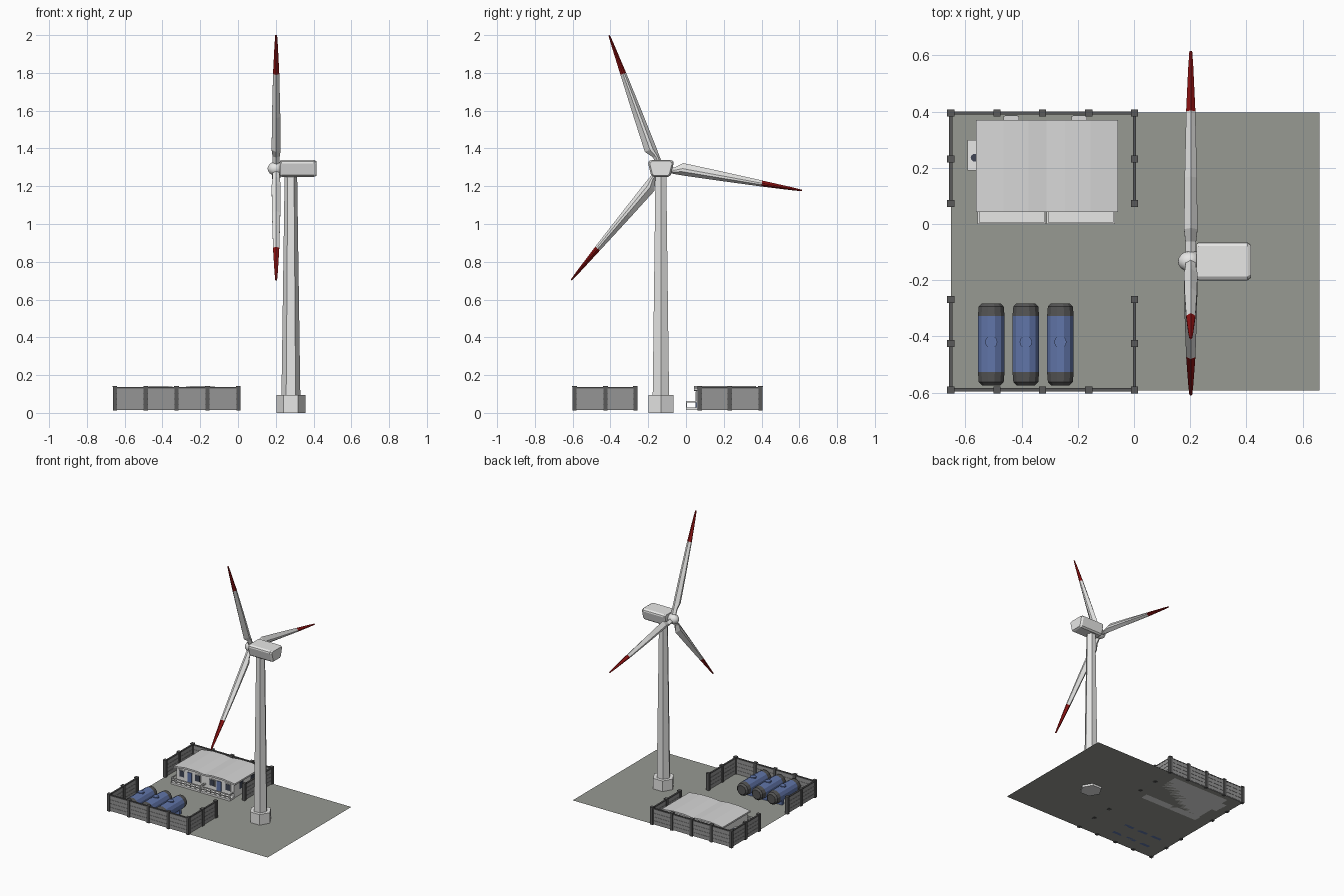
import bpy, bmesh, math
from mathutils import Vector

if "Cube" in bpy.data.objects:
    bpy.data.objects.remove(bpy.data.objects["Cube"])


def material(name, r, g, b):
    m = bpy.data.materials.new(name)
    m.diffuse_color = (r, g, b, 1)
    m.use_nodes = True
    m.node_tree.nodes["Principled BSDF"].inputs["Base Color"].default_value = m.diffuse_color
    return m


WHITE = material("white paint", .80, .80, .79)
RED = material("red tips", .27, .006, .006)
GROUND = material("ground grey", .31, .32, .29)
POST = material("dark post grey", .10, .10, .10)
PANEL = material("fence panel grey", .30, .30, .30)
BLUE = material("tank blue", .12, .18, .40)
CAP = material("tank cap grey", .09, .09, .09)
GLASS = material("window glass", .05, .06, .09)
ROOF = material("roof light grey", .68, .68, .68)

G = .015  # ground level


def finish(name, bm, *mats):
    bmesh.ops.recalc_face_normals(bm, faces=bm.faces[:])
    me = bpy.data.meshes.new(name)
    bm.to_mesh(me)
    bm.free()
    for m in mats:
        me.materials.append(m)
    ob = bpy.data.objects.new(name, me)
    bpy.context.collection.objects.link(ob)
    return ob


def loft(name, rings, *mats, rule=None):
    """Skin closed rings of points, capped at both ends; rule(i) gives the colour of span i."""
    bm = bmesh.new()
    vs = [[bm.verts.new(p) for p in ring] for ring in rings]
    n = len(vs[0])
    for i, (a, b) in enumerate(zip(vs, vs[1:])):
        for k in range(n):
            f = bm.faces.new((a[k], a[(k + 1) % n], b[(k + 1) % n], b[k]))
            f.material_index = rule(i) if rule else 0
    bm.faces.new(vs[0])
    f = bm.faces.new(vs[-1])
    f.material_index = rule(len(vs) - 2) if rule else 0
    return finish(name, bm, *mats)


def boxes(name, mat, *specs):
    """One object from boxes given as (x0, x1, y0, y1, z0, z1)."""
    bm = bmesh.new()
    for x0, x1, y0, y1, z0, z1 in specs:
        vs = bmesh.ops.create_cube(bm, size=1)["verts"]
        for v in vs:
            v.co = Vector(((x0 + x1) / 2 + v.co.x * (x1 - x0),
                           (y0 + y1) / 2 + v.co.y * (y1 - y0),
                           (z0 + z1) / 2 + v.co.z * (z1 - z0)))
    return finish(name, bm, mat)


def circle(n, r, f, phase=0):
    return [f(r * math.cos(phase + math.tau * k / n), r * math.sin(phase + math.tau * k / n))
            for k in range(n)]


# Ground sheet
bm = bmesh.new()
bm.faces.new([bm.verts.new((x, y, G)) for x, y in
              ((-.652, -.592), (.66, -.592), (.66, .397), (-.652, .397))])
finish("ground", bm, GROUND)

# Turbine tower: hexagonal base and tapering shaft
TX, TY, HZ = .28, -.133, 1.293


def hexring(r, z):
    return circle(6, r, lambda a, b: (TX + a, TY + b, z))


loft("tower_base", [hexring(.077, 0), hexring(.077, .094)], WHITE)
loft("tower_shaft", [hexring(.05, .09), hexring(.033, 1.27)], WHITE)

# Nacelle: chamfered housing, wider at the top
half = [(.040, -.043), (.052, -.034), (.068, .028), (.066, .038), (.054, .046)]
prof = half + [(-y, z) for y, z in reversed(half)]


def nacelle_ring(x, s):
    return [(x, TY + y * s, HZ + z * s) for y, z in prof]


loft("nacelle", [nacelle_ring(.222, .92), nacelle_ring(.23, 1), nacelle_ring(.403, 1),
                 nacelle_ring(.416, .86)], WHITE)

# Hub with a rounded nose
hub = [(.226, .034), (.195, .036), (.180, .033), (.167, .024), (.159, .012), (.157, .003)]
ob = loft("hub", [circle(16, r, lambda a, b, x=x: (x, TY + a, HZ + b)) for x, r in hub], WHITE)
for p in ob.data.polygons:
    p.use_smooth = True

# Three blades: (distance, trailing edge, leading edge, half thickness)
stations = [(.02, -.017, .017, .019), (.07, -.017, .017, .019), (.113, -.018, .047, .024),
            (.30, -.016, .036, .022), (.54, -.012, .020, .0165), (.70, -.007, .009, .009),
            (.757, -.004, .004, .005)]
for i in range(3):
    ang = math.radians(111.2 + 120 * i)
    u = Vector((0, math.cos(ang), math.sin(ang)))
    n = Vector((0, -math.sin(ang), math.cos(ang)))
    rings = []
    for r, lo, hi, h in stations:
        sec = [(0, 0), (.3, 1), (.55, 1), (1, 0), (.55, -1), (.3, -1)]
        rings.append([Vector((.202 + d * h, TY, HZ)) + u * r + n * (lo + (hi - lo) * t)
                      for t, d in sec])
    loft(f"blade_{i + 1}", rings, WHITE, RED, rule=lambda s: int(s >= 4))

# Perimeter fence: posts, grooved panels and top rails, gates left open on both sides
X = [-.652, -.488, -.325, -.161, .002]
Y0, Y1 = -.59, .395
runs = [[(x, Y1) for x in X], [(x, Y0) for x in X]]
for x in (X[0], X[-1]):
    runs += [[(x, Y1), (x, .232), (x, .073)], [(x, Y0), (x, -.426), (x, -.268)]]
posts, slabs, rails = set(), [], []
for run in runs:
    posts.update(run)
    for (xa, ya), (xb, yb) in zip(run, run[1:]):
        def span(w, z0, z1):
            if ya == yb:
                return (xa, xb, ya - w, ya + w, z0, z1)
            return (xa - w, xa + w, min(ya, yb), max(ya, yb), z0, z1)
        slabs.append(span(.003, G, .128))
        slabs += [span(.005, G + .004 + k * .028, G + .029 + k * .028) for k in range(4)]
        rails.append(span(.006, .128, .136))
boxes("fence_panels", PANEL, *slabs)
boxes("fence_rails", POST, *rails)
boxes("fence_posts", POST, *[(x - .011, x + .011, y - .011, y + .011, G - .003, .138)
                             for x, y in sorted(posts)])
boxes("fence_post_caps", POST, *[(x - .0125, x + .0125, y - .0125, y + .0125, .137, .143)
                                 for x, y in sorted(posts)])

# Service building with a gently waved roof
boxes("building_walls", WHITE, (-.548, -.072, .055, .358, G, .128))
wave = [(-.562, .129), (-.465, .142), (-.375, .142), (-.312, .134),
        (-.245, .142), (-.155, .142), (-.057, .131)]
loft("building_roof", [[(x, .043, z - .012), (x, .37, z - .012), (x, .37, z), (x, .043, z)]
                       for x, z in wave], ROOF)

# Front porch in two sections: floor, posts and rails
porch = []
for x0, x1 in ((-.556, -.314), (-.311, -.068)):
    porch += [(x0, x1, 0, .056, G, .028), (x0, x1, 0, .006, .056, .064),
              (x0, x1, .001, .005, .040, .046), (x0, x0 + .006, 0, .056, .056, .064),
              (x1 - .006, x1, 0, .056, .056, .064)]
    porch += [(x0 + (x1 - x0 - .006) * k / 6, x0 + (x1 - x0 - .006) * k / 6 + .006,
               0, .006, .02, .06) for k in range(7)]
boxes("porch", WHITE, *porch)

# Windows and doors: raised frames with glass plates
frames, glass, doors = [], [], []
for x in (-.50, -.37, -.25, -.12):
    frames.append((x - .024, x + .024, .051, .056, .058, .112))
    glass.append((x - .019, x + .019, .049, .056, .063, .107))
for x in (-.437, -.195):
    frames.append((x - .028, x + .028, .357, .384, .065, .115))
    glass.append((x - .022, x + .022, .380, .386, .070, .110))
    doors.append((x - .018, x + .018, .050, .056, .028, .110))
glass += [(-.073, -.069, y - .022, y + .022, .06, .107) for y in (.14, .27)]
boxes("window_frames", ROOF, *frames)
boxes("window_glass", GLASS, *glass)
boxes("doors", BLUE, *doors)

# Side unit with a round vent
boxes("side_unit", WHITE, (-.592, -.547, .19, .298, G, .065))
loft("side_vent", [circle(10, .014, lambda a, b, z=z: (-.567 + a, .236 + b, z))
                   for z in (.06, .068)], GLASS)

# Three horizontal storage tanks with grey ends, a top hatch and saddles
ends = [(-.574, .034), (-.562, .046), (-.527, .049), (-.327, .049), (-.294, .046), (-.282, .034)]
for i, tx in enumerate((-.508, -.385, -.262)):
    loft(f"tank_{i + 1}",
         [circle(12, r, lambda a, b, y=y: (tx + a, y, .078 + b), math.pi / 12) for y, r in ends],
         CAP, BLUE, rule=lambda s: int(s == 2))
    loft(f"tank_hatch_{i + 1}", [circle(12, .022, lambda a, b, z=z: (tx + a, -.42 + b, z))
                                 for z in (.115, .130)], BLUE)
    boxes(f"tank_saddles_{i + 1}", BLUE, *[(tx - .04, tx + .04, y - .012, y + .012, G, .06)
                                           for y in (-.49, -.365)])
